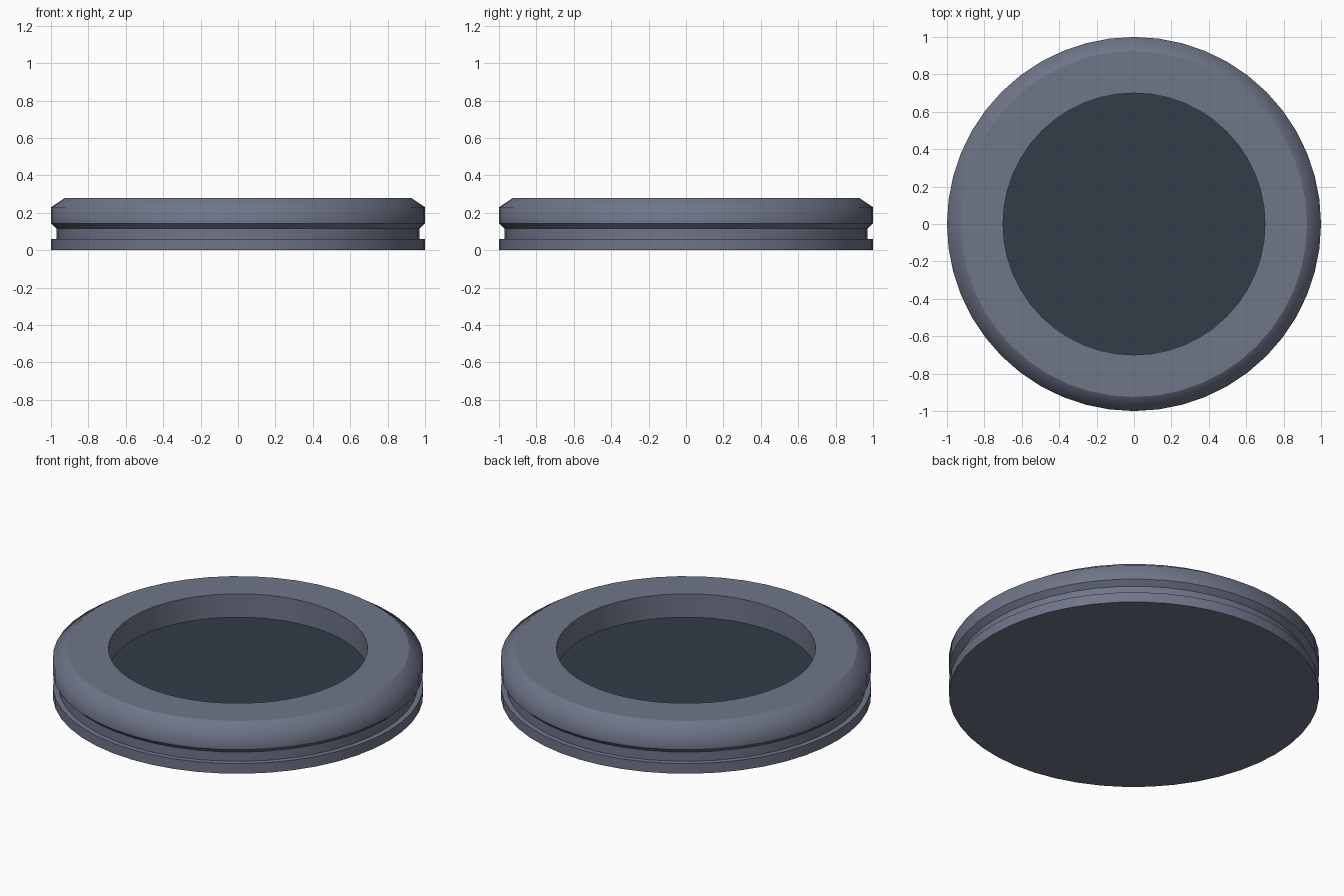
import bpy, bmesh, math

if "Cube" in bpy.data.objects:
    bpy.data.objects.remove(bpy.data.objects["Cube"])

SEGMENTS = 48


def material(name, rgb):
    m = bpy.data.materials.new(name)
    m.diffuse_color = (*rgb, 1.0)
    m.use_nodes = True
    m.node_tree.nodes["Principled BSDF"].inputs["Base Color"].default_value = m.diffuse_color
    return m


def lathe(name, profile, mat, sharp=True):
    """Spin (radius, height) points round z; radius 0 closes with a flat cap."""
    bm = bmesh.new()
    rings = []
    for r, z in profile:
        rings.append([bm.verts.new((r * math.cos(2 * math.pi * i / SEGMENTS),
                                    r * math.sin(2 * math.pi * i / SEGMENTS), z))
                      for i in range(SEGMENTS)])
    for a, b in zip(rings, rings[1:]):
        for i in range(SEGMENTS):
            j = (i + 1) % SEGMENTS
            bm.faces.new((a[i], a[j], b[j], b[i]))
    bm.faces.new(rings[0][::-1])
    bm.faces.new(rings[-1])
    for f in bm.faces:
        f.smooth = abs(f.normal.z) < 0.99
    # Sharp creases everywhere except the rounded upper shoulder
    bm.normal_update()
    for e in bm.edges:
        if len(e.link_faces) == 2:
            flat = any(abs(f.normal.z) > 0.99 for f in e.link_faces)
            shoulder = e.verts[0].co.z > 0.2
            if flat or (e.calc_face_angle() > math.radians(30) and not shoulder):
                e.smooth = False
    me = bpy.data.meshes.new(name)
    bm.to_mesh(me)
    bm.free()
    me.materials.append(mat)
    ob = bpy.data.objects.new(name, me)
    bpy.context.collection.objects.link(ob)
    return ob


grey = material("slate grey", (0.16, 0.18, 0.25))
dark = material("dark blue grey", (0.032, 0.046, 0.064))

# Body: base flange, neck groove, flared rim, shoulder, top ring, recess wall
body = lathe("body", [(1.0, 0.0), (1.0, 0.06), (0.97, 0.06), (0.97, 0.115),
                      (1.0, 0.143), (1.0, 0.23), (0.925, 0.28),
                      (0.70, 0.28), (0.70, 0.14)], grey)

# Recess floor: the cap inside the ring takes the dark colour
body.data.materials.append(dark)
for p in body.data.polygons:
    if len(p.vertices) > 4 and p.center.z > 0.1:
        p.material_index = 1
